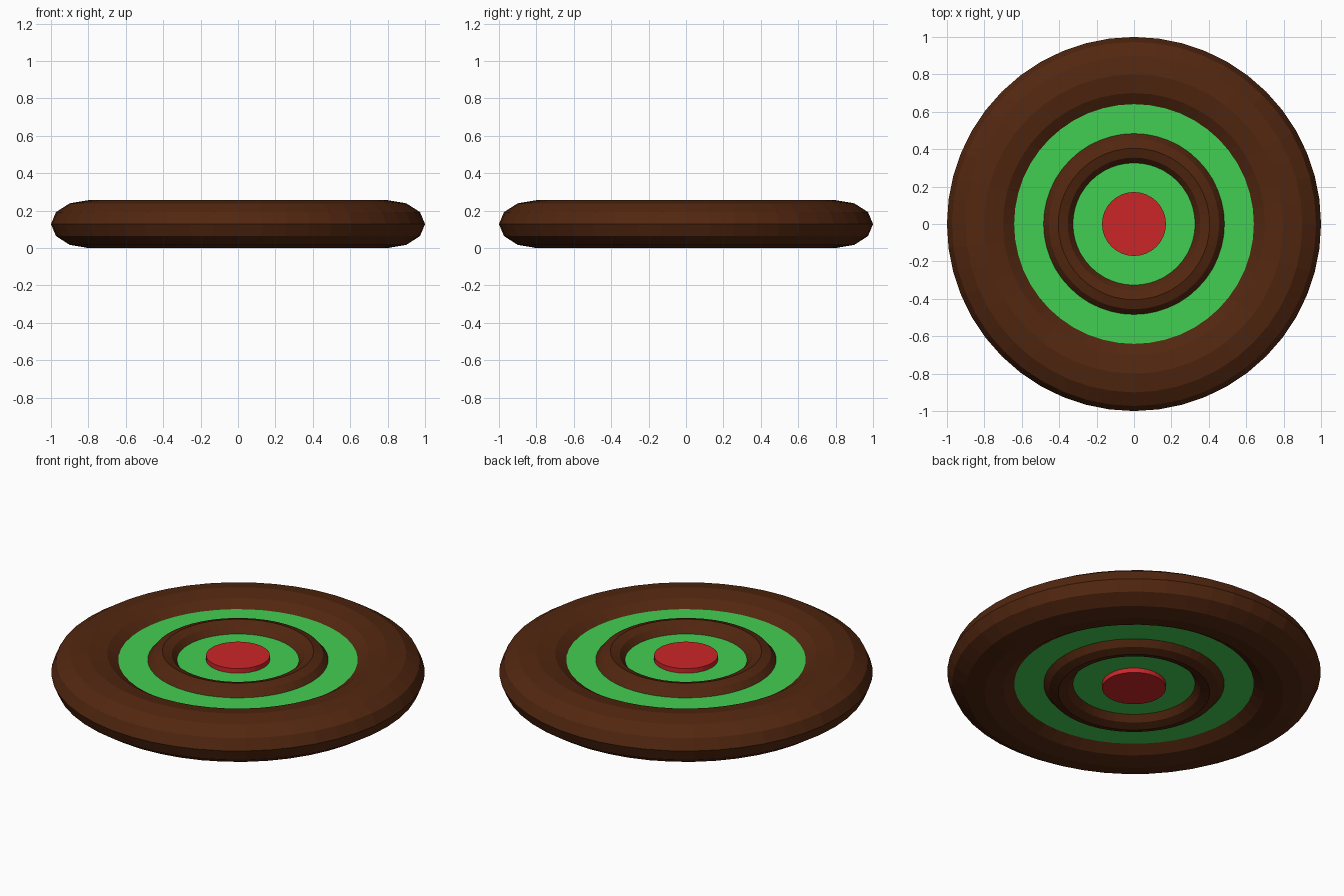
import bpy

if "Cube" in bpy.data.objects:
    bpy.data.objects.remove(bpy.data.objects["Cube"])

MID = 0.128  # height of the plane of symmetry


def material(name, rgb):
    m = bpy.data.materials.new(name)
    m.diffuse_color = (*rgb, 1)
    m.use_nodes = True
    m.node_tree.nodes["Principled BSDF"].inputs["Base Color"].default_value = m.diffuse_color
    return m


brown = material("brown", (0.085, 0.02, 0.005))
green = material("green", (0.055, 0.62, 0.085))
red = material("red", (0.60, 0.019, 0.022))


def finish(name, mat):
    ob = bpy.context.object
    ob.name = name
    ob.data.materials.append(mat)
    return ob


def ring(name, major, minor, half_height):
    bpy.ops.mesh.primitive_torus_add(major_segments=48, minor_segments=12,
                                     major_radius=major, minor_radius=minor,
                                     location=(0, 0, MID))
    ob = finish(name, brown)
    ob.scale.z = half_height / minor
    bpy.ops.object.transform_apply(location=False, rotation=False, scale=True)


def disc(name, radius, half_height, mat, sides):
    bpy.ops.mesh.primitive_cylinder_add(vertices=sides, radius=radius,
                                        depth=2 * half_height, location=(0, 0, MID))
    finish(name, mat)


# Flattened rings
ring("outer_ring", 0.8, 0.2, MID)
ring("inner_ring", 0.405, 0.101, 0.124)

# Flat plate filling the ring, and the button through its centre
disc("plate", 0.68, 0.073, green, 64)
disc("centre_button", 0.171, 0.1, red, 32)
